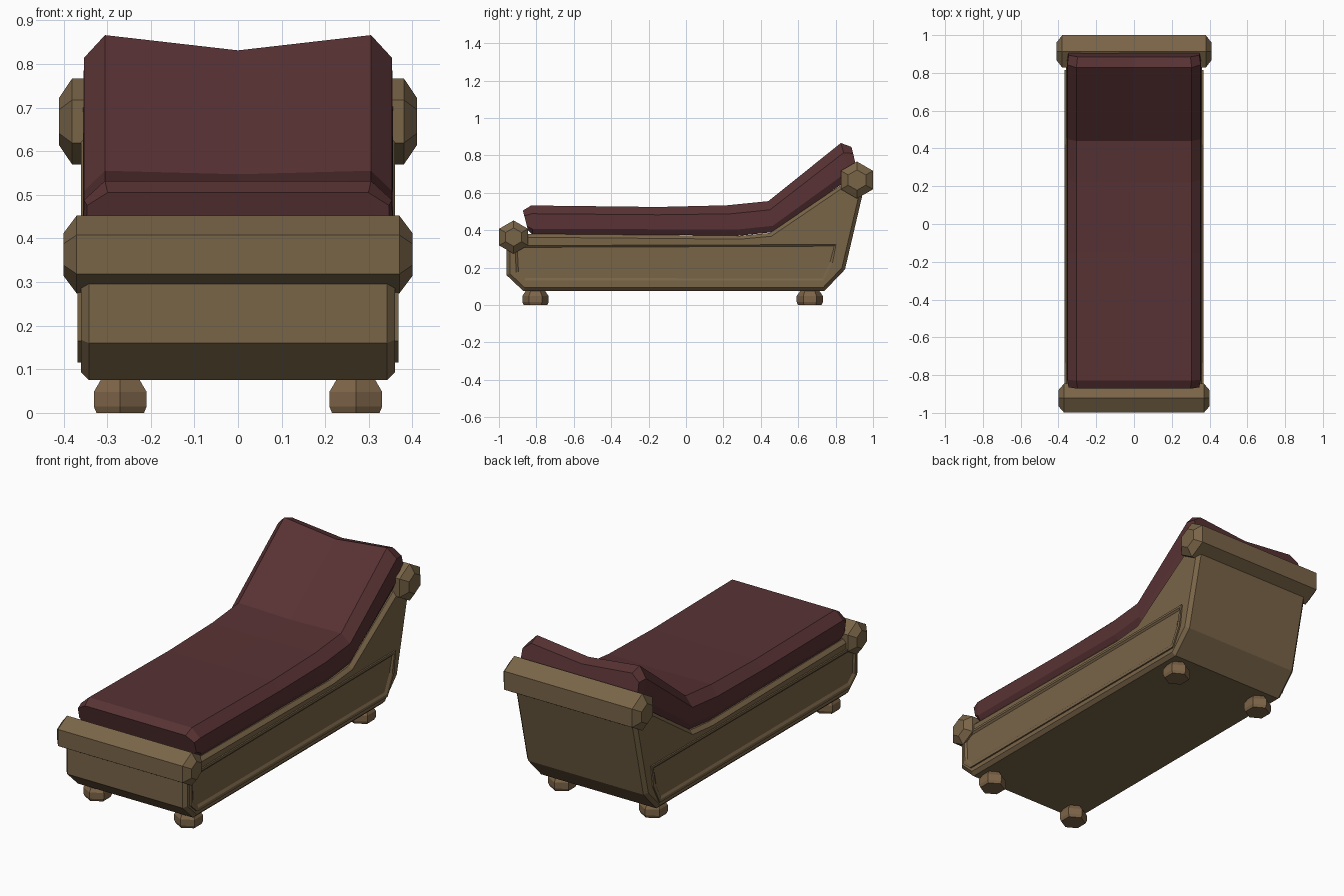
import bpy, bmesh, math

if "Cube" in bpy.data.objects:
    bpy.data.objects.remove(bpy.data.objects["Cube"])


def material(name, rgb):
    m = bpy.data.materials.new(name)
    m.diffuse_color = (*rgb, 1)
    m.use_nodes = True
    m.node_tree.nodes["Principled BSDF"].inputs["Base Color"].default_value = m.diffuse_color
    return m


WOOD = material("tan wood", (0.190, 0.128, 0.064))
FOOT = material("warm brown wood", (0.205, 0.128, 0.064))
CLOTH = material("dark red cloth", (0.098, 0.032, 0.034))


def finish(bm, name, mat):
    bmesh.ops.recalc_face_normals(bm, faces=bm.faces)
    me = bpy.data.meshes.new(name)
    bm.to_mesh(me)
    bm.free()
    me.materials.append(mat)
    ob = bpy.data.objects.new(name, me)
    bpy.context.collection.objects.link(ob)
    return ob


def loft(name, rings, mat):
    """Skin a list of equal-length rings and cap both ends."""
    bm = bmesh.new()
    vs = [[bm.verts.new(p) for p in r] for r in rings]
    n = len(vs[0])
    for a, b in zip(vs, vs[1:]):
        for i in range(n):
            j = (i + 1) % n
            bm.faces.new((a[i], a[j], b[j], b[i]))
    bm.faces.new(vs[0])
    bm.faces.new(vs[-1])
    return finish(bm, name, mat)


def side_prism(name, profile, half, mat, bevel=0, inset=0, depth=0):
    """Extrude a (y, z) profile across x, with bevelled rims or sunk sides."""
    bm = bmesh.new()
    a = [bm.verts.new((-half, y, z)) for y, z in profile]
    b = [bm.verts.new((half, y, z)) for y, z in profile]
    sides = [bm.faces.new(a), bm.faces.new(b)]
    for i in range(len(a)):
        j = (i + 1) % len(a)
        bm.faces.new((a[i], a[j], b[j], b[i]))
    bmesh.ops.recalc_face_normals(bm, faces=bm.faces)
    if bevel:
        edges = {e for f in sides for e in f.edges}
        bmesh.ops.bevel(bm, geom=list(edges), offset=bevel, segments=1,
                        affect='EDGES')
    if inset:
        bmesh.ops.inset_individual(bm, faces=sides, thickness=inset * 0.5)
        bmesh.ops.inset_individual(bm, faces=sides, thickness=inset * 0.5,
                                   depth=depth)
    return finish(bm, name, mat)


# Wooden body with a sloped head end
side_prism("body", [(-0.96, 0.35), (-0.96, 0.16), (-0.87, 0.075),
                    (0.74, 0.075), (0.85, 0.19), (0.96, 0.66), (0.87, 0.67),
                    (0.45, 0.385), (0.29, 0.37), (-0.85, 0.38)],
           0.36, WOOD, bevel=0.018)

# Moulded panel on both sides
side_prism("side_panels", [(-0.925, 0.33), (-0.925, 0.165), (-0.87, 0.115),
                           (0.745, 0.115), (0.80, 0.22), (0.815, 0.335)],
           0.368, WOOD, inset=0.035, depth=-0.010)


# Hexagonal rolls at foot and head
def roll(name, y, z, r, half):
    rings = []
    for x, k in ((-half, 0.55), (-half + 0.03, 1), (half - 0.03, 1), (half, 0.55)):
        rings.append([(x, y + k * r * math.sin(i * math.pi / 3),
                       z + k * r * math.cos(i * math.pi / 3)) for i in range(6)])
    loft(name, rings, WOOD)


roll("foot_end_roll", -0.922, 0.363, 0.089, 0.40)
roll("head_end_roll", 0.914, 0.668, 0.099, 0.41)

# Hexagonal feet
for sy, y in (("front", -0.805), ("back", 0.662)):
    for sx, x in (("left", -0.27), ("right", 0.27)):
        rings = [[(x + r * math.sin(i * math.pi / 3),
                   y + r * math.cos(i * math.pi / 3), z) for i in range(6)]
                 for z, r in ((0, 0.063), (0.015, 0.07), (0.048, 0.07), (0.085, 0.045))]
        loft(f"{sy}_{sx}_foot", rings, FOOT)

# Cushion: stations are (bottom y, z, top y, z, dip at centre)
stations = [(-0.845, 0.40, -0.872, 0.505, 0.0),
            (-0.82, 0.375, -0.828, 0.532, 0.0),
            (-0.15, 0.375, -0.15, 0.524, 0.004),
            (0.28, 0.37, 0.22, 0.533, 0.005),
            (0.47, 0.39, 0.44, 0.555, 0.008),
            (0.88, 0.68, 0.828, 0.866, 0.035),
            (0.915, 0.72, 0.885, 0.845, 0.03)]
half_section = [(0.335, 0.0), (0.355, 0.2), (0.353, 0.72), (0.305, 1.0)]
rings = []
for i, (by, bz, ty, tz, dip) in enumerate(stations):
    k = 0.98 if i in (0, len(stations) - 1) else 1

    def at(x, t, drop=0):
        return (x * k, by + (ty - by) * t, bz + (tz - bz) * t - drop)

    rings.append([at(x, t) for x, t in half_section] + [at(0, 1, dip)]
                 + [at(-x, t) for x, t in reversed(half_section)])
loft("cushion", rings, CLOTH)
